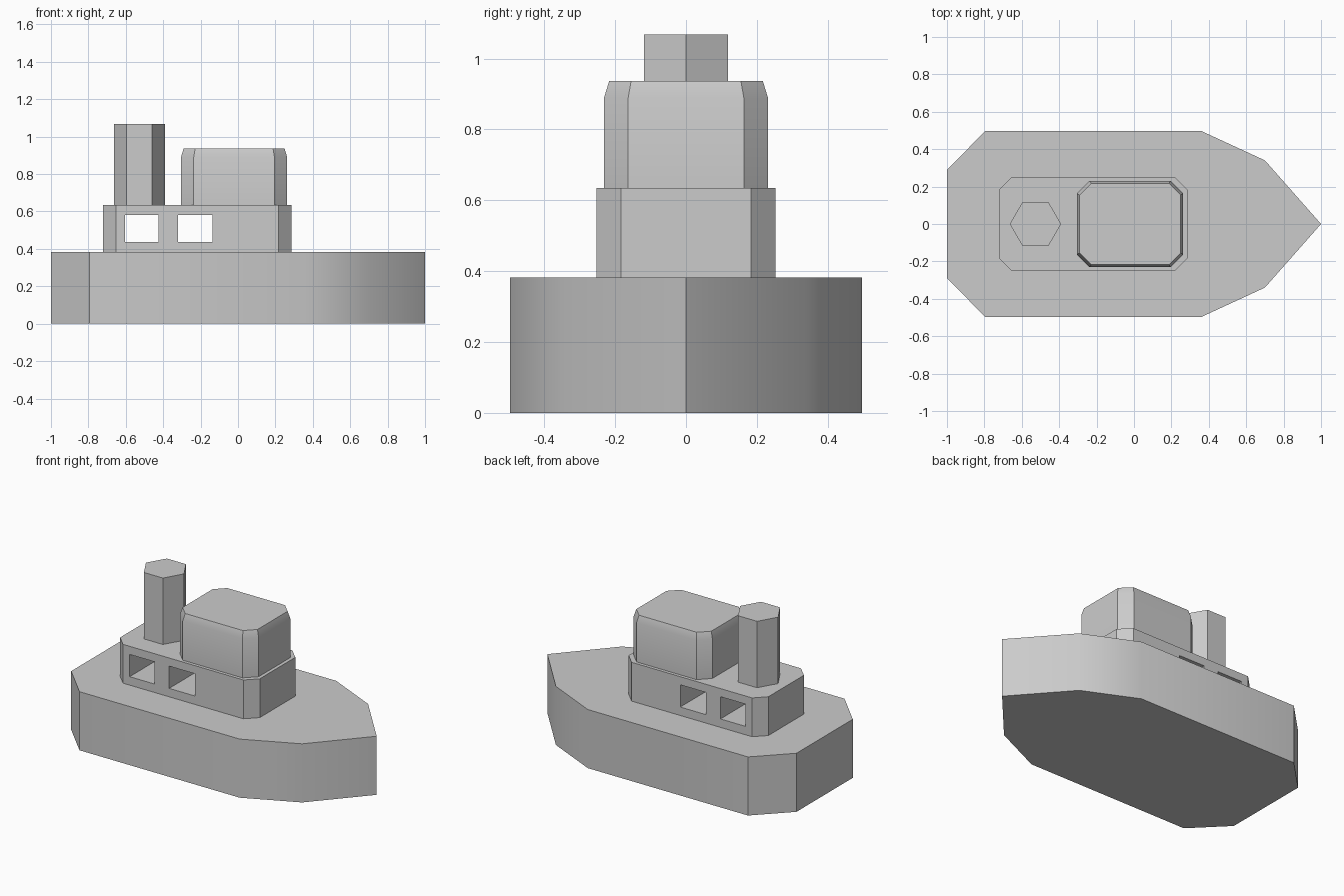
import bpy
import bmesh

cube = bpy.data.objects.get("Cube")
if cube:
    bpy.data.objects.remove(cube, do_unlink=True)

grey = bpy.data.materials.new("light grey")
grey.use_nodes = True
grey.diffuse_color = (0.6, 0.6, 0.6, 1)
grey.node_tree.nodes["Principled BSDF"].inputs["Base Color"].default_value = (0.6, 0.6, 0.6, 1)


def loft(name, rings):
    """Closed solid through rings given as (outline, height), bottom to top."""
    bm = bmesh.new()
    loops = [[bm.verts.new((x, y, z)) for x, y in outline] for outline, z in rings]
    for low, high in zip(loops, loops[1:]):
        n = len(low)
        for i in range(n):
            j = (i + 1) % n
            bm.faces.new((low[i], low[j], high[j], high[i]))
    bm.faces.new(loops[0][::-1])
    bm.faces.new(loops[-1])
    bmesh.ops.recalc_face_normals(bm, faces=bm.faces)
    mesh = bpy.data.meshes.new(name)
    bm.to_mesh(mesh)
    bm.free()
    mesh.materials.append(grey)
    obj = bpy.data.objects.new(name, mesh)
    bpy.context.collection.objects.link(obj)
    return obj


def activate(obj):
    bpy.ops.object.select_all(action='DESELECT')
    obj.select_set(True)
    bpy.context.view_layer.objects.active = obj


def smooth(obj):
    activate(obj)
    bpy.ops.object.shade_smooth_by_angle(angle=0.52)


def octagon(x0, x1, w, c):
    """Rectangle from x0 to x1 and -w to w with corners cut by c."""
    return [(x0 + c, -w), (x1 - c, -w), (x1, c - w), (x1, w - c),
            (x1 - c, w), (x0 + c, w), (x0, w - c), (x0, c - w)]


# Hull: half outline from stern to bow, mirrored
half = [(-1, -0.29), (-0.795, -0.497), (0.36, -0.497), (0.7, -0.34)]
outline = half + [(1, 0)] + [(x, -y) for x, y in reversed(half)]
hull = loft("hull", [(outline, 0), (outline, 0.382)])

# Lower cabin with two window openings running right through
cabin_outline = octagon(-0.722, 0.285, 0.252, 0.069)
cabin = loft("lower_cabin", [(cabin_outline, 0.382), (cabin_outline, 0.635)])
for x0, x1 in ((-0.605, -0.425), (-0.32, -0.135)):
    rect = [(x0, -0.4), (x1, -0.4), (x1, 0.4), (x0, 0.4)]
    cutter = loft("window_cutter", [(rect, 0.437), (rect, 0.582)])
    cutter.hide_render = True
    activate(cabin)
    cut = cabin.modifiers.new("window", 'BOOLEAN')
    cut.operation = 'DIFFERENCE'
    cut.solver = 'EXACT'
    cut.object = cutter
    bpy.ops.object.modifier_apply(modifier=cut.name)
    bpy.data.objects.remove(cutter, do_unlink=True)

# Wheelhouse with a tapered roof edge
wall = octagon(-0.305, 0.263, 0.231, 0.068)
roof = octagon(-0.291, 0.249, 0.217, 0.062)
wheelhouse = loft("wheelhouse", [(wall, 0.635), (wall, 0.89), (roof, 0.936)])

# Six-sided funnel
bpy.ops.mesh.primitive_cylinder_add(vertices=6, radius=0.137, depth=0.433,
                                    location=(-0.527, 0, 0.8515),
                                    rotation=(0, 0, 0.5235988))
funnel = bpy.context.object
funnel.name = "funnel"
funnel.data.materials.append(grey)

for part in (hull, cabin, wheelhouse, funnel):
    smooth(part)
